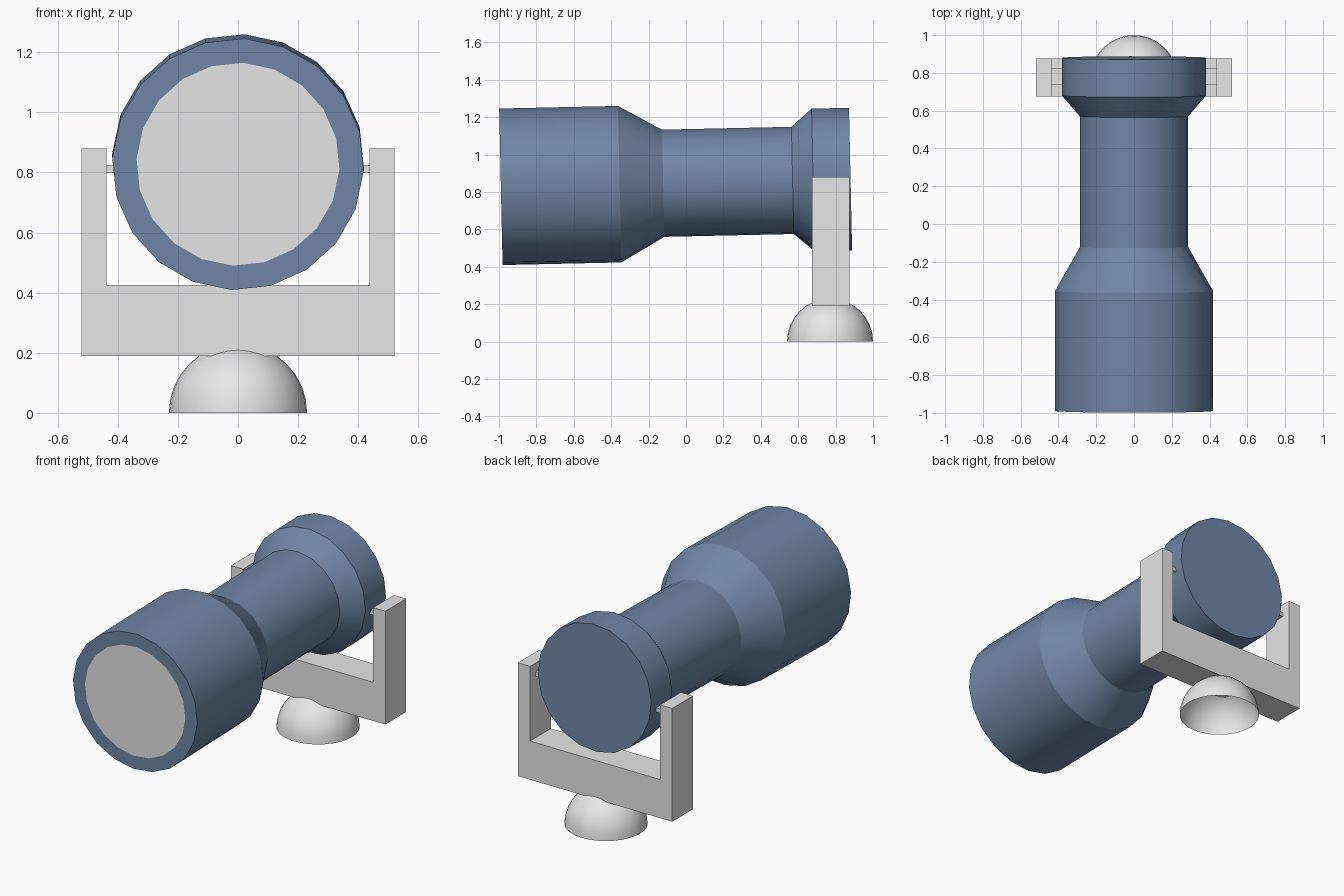
import bpy
import bmesh
from math import sin, cos, pi, radians
from mathutils import Matrix

cube = bpy.data.objects.get("Cube")
if cube:
    bpy.data.objects.remove(cube, do_unlink=True)


def material(name, rgb):
    mat = bpy.data.materials.new(name)
    mat.use_nodes = True
    mat.diffuse_color = (*rgb, 1)
    mat.node_tree.nodes["Principled BSDF"].inputs["Base Color"].default_value = (*rgb, 1)
    return mat


BLUE = material("slate blue", (0.16, 0.24, 0.38))
GREY = material("light grey", (0.8, 0.8, 0.8))


def finish(name, bm, mats, smooth=None):
    mesh = bpy.data.meshes.new(name)
    bm.to_mesh(mesh)
    bm.free()
    obj = bpy.data.objects.new(name, mesh)
    bpy.context.collection.objects.link(obj)
    for mat in mats:
        mesh.materials.append(mat)
    if smooth:
        bpy.ops.object.select_all(action="DESELECT")
        obj.select_set(True)
        bpy.context.view_layer.objects.active = obj
        bpy.ops.object.shade_smooth_by_angle(angle=radians(smooth))
    return obj


# Lamp housing: stepped tube turned around the y axis, lens set into its front
SIDES = 20
PROFILE = [(-0.99, 0.338), (-0.99, 0.419), (-0.355, 0.419), (-0.122, 0.287),
           (0.57, 0.287), (0.68, 0.382), (0.88, 0.382)]
bm = bmesh.new()
rings = []
for y, r in PROFILE:
    angles = [radians(-3) + 2 * pi * i / SIDES for i in range(SIDES)]
    rings.append([bm.verts.new((r * cos(a), y, r * sin(a))) for a in angles])
for a, b in zip(rings, rings[1:]):
    for i in range(SIDES):
        j = (i + 1) % SIDES
        bm.faces.new((a[i], a[j], b[j], b[i]))
lens = bm.faces.new(rings[0])
lens.material_index = 1
bm.faces.new(rings[-1])
bmesh.ops.recalc_face_normals(bm, faces=bm.faces)
housing = finish("lamp_housing", bm, [BLUE, GREY], smooth=25)
housing.location.z = 0.849
housing.rotation_euler.x = radians(1.25)

# U-shaped bracket: half outline mirrored, then extruded in depth
half = [(0.52, 0.19), (0.52, 0.88), (0.438, 0.88), (0.438, 0.425)]
outline = half + [(-x, z) for x, z in reversed(half)]
bm = bmesh.new()
face = bm.faces.new([bm.verts.new((x, 0.675, z)) for x, z in outline])
new = bmesh.ops.extrude_face_region(bm, geom=[face])["geom"]
bmesh.ops.translate(bm, vec=(0, 0.2, 0),
                    verts=[v for v in new if isinstance(v, bmesh.types.BMVert)])
bmesh.ops.recalc_face_normals(bm, faces=bm.faces)
finish("bracket", bm, [GREY])

# Pivot pins joining housing and bracket
for side, name in ((1, "left_pin"), (-1, "right_pin")):
    bm = bmesh.new()
    place = Matrix.Translation((side * 0.4, 0.78, 0.812)) @ Matrix.Diagonal((0.08, 0.085, 0.025, 1))
    bmesh.ops.create_cube(bm, size=1, matrix=place)
    finish(name, bm, [GREY])

# Hollow dome foot, open underneath
bm = bmesh.new()
bmesh.ops.create_uvsphere(bm, u_segments=32, v_segments=16, radius=0.23)
bmesh.ops.delete(bm, geom=[v for v in bm.verts if v.co.z < -0.001], context="VERTS")
dome = finish("dome_foot", bm, [GREY], smooth=30)
dome.location.y = 0.77
